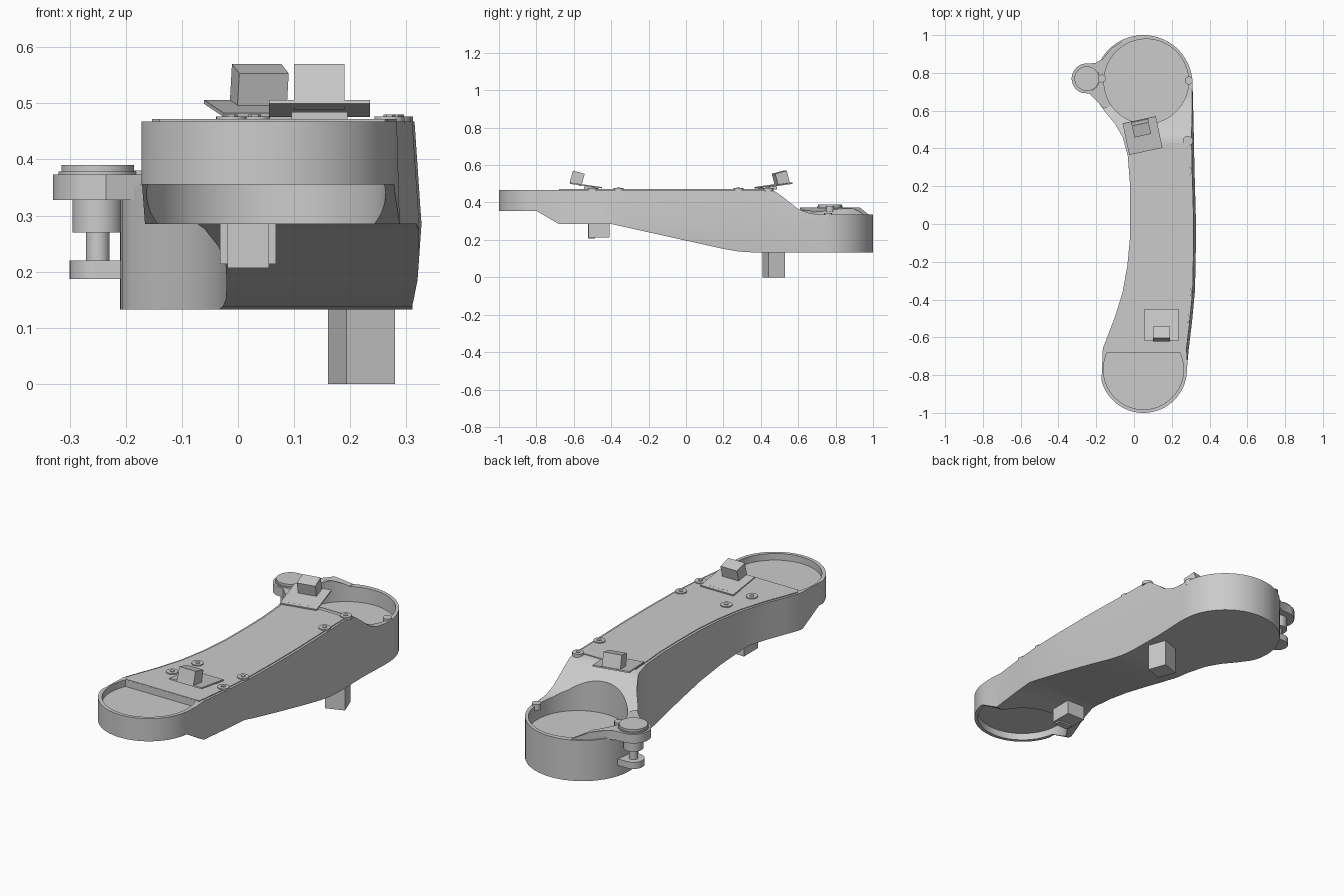
import bpy, bmesh
from math import cos, sin, radians
from mathutils import Vector

if "Cube" in bpy.data.objects:
    bpy.data.objects.remove(bpy.data.objects["Cube"])


def arc(cx, cy, r, a0, a1, n):
    return [(cx + r * cos(radians(a0 + (a1 - a0) * i / n)),
             cy + r * sin(radians(a0 + (a1 - a0) * i / n))) for i in range(n + 1)]


def loft(name, rings):
    """Closed solid through matching rings of 3D points."""
    bm = bmesh.new()
    loops = [[bm.verts.new(p) for p in ring] for ring in rings]
    n = len(loops[0])
    for a, b in zip(loops, loops[1:]):
        for i in range(n):
            j = (i + 1) % n
            bm.faces.new((a[i], a[j], b[j], b[i]))
    bm.faces.new(loops[0][::-1])
    bm.faces.new(loops[-1])
    bmesh.ops.recalc_face_normals(bm, faces=bm.faces)
    me = bpy.data.meshes.new(name)
    bm.to_mesh(me)
    bm.free()
    ob = bpy.data.objects.new(name, me)
    bpy.context.collection.objects.link(ob)
    return ob


def prism(name, pts, z0, z1):
    return loft(name, [[(x, y, z) for x, y in pts] for z in (z0, z1)])


def disc(name, x, y, r, z0, z1, n=48):
    return prism(name, arc(x, y, r, 0, 360 - 360 / n, n - 1), z0, z1)


def box(name, loc, size, rot=(0, 0, 0)):
    sx, sy, sz = (s / 2 for s in size)
    ob = prism(name, [(-sx, -sy), (sx, -sy), (sx, sy), (-sx, sy)], -sz, sz)
    ob.location = loc
    ob.rotation_euler = [radians(a) for a in rot]
    return ob


def boolean(ob, cutter, op='DIFFERENCE', keep=False):
    bpy.context.view_layer.objects.active = ob
    m = ob.modifiers.new("cut", 'BOOLEAN')
    m.operation, m.object, m.solver = op, cutter, 'EXACT'
    bpy.ops.object.modifier_apply(modifier=m.name)
    if not keep:
        bpy.data.objects.remove(cutter)


def smooth(ob, angle=30):
    bpy.ops.object.select_all(action='DESELECT')
    ob.select_set(True)
    bpy.context.view_layer.objects.active = ob
    bpy.ops.object.shade_smooth_by_angle(angle=radians(angle))


# arm body: plan outline, slightly bulged on the right, trimmed by a side profile
left = [(-.165, -.66), (-.135, -.58), (-.1, -.49), (-.06, -.36), (-.035, -.22), (-.022, -.08),
        (-.02, .08), (-.022, .22), (-.033, .36), (-.06, .46), (-.1, .53), (-.15, .59), (-.19, .645)]
right = [(.315, .55), (.32, .3), (.327, .05), (.327, -.15), (.323, -.35), (.307, -.52), (.29, -.66)]
rear = arc(.05, .74, .26, 195, 0, 36)
front = arc(.05, -.77, .23, 0, -165, 36)
outline = left + rear + right + front
bulge = set(right)
rings = [[(x - (d if (x, y) in bulge else 0), y, z) for x, y in outline]
         for z, d in ((.1, .013), (.285, 0), (.55, .018))]
body = loft("arm_body", rings)
side = [(-1.1, .355), (-.8, .355), (-.68, .285), (-.4, .285), (.2, .152), (.28, .138), (.36, .133),
        (1.1, .133), (1.1, .335), (.72, .335), (.66, .342), (.6, .365), (.53, .42), (.48, .457),
        (.44, .468), (-1.1, .468)]
boolean(body, loft("side_trim", [[(x, y, z) for y, z in side] for x in (-.6, .6)]), 'INTERSECT')

# front seat: shallow D recess on top, round recess below
a = arc(.05, -.77, .212, 155, 385, 40)
boolean(body, prism("top_recess", a, .435, .6))
boolean(body, disc("under_recess", .05, -.77, .213, .2, .39))

# rear well and raised hinge lug
well = disc("well_cutter", .065, .755, .224, .26, .8, 64)
well.hide_render = True
boolean(body, well, keep=True)
lug_pts = arc(-.25, .77, .08, 100, 250, 18) + [
    (-.235, .69), (-.2, .655), (-.16, .61), (-.05, .65), (-.05, .975), (-.12, .93), (-.165, .875),
    (-.205, .852)]
lug = prism("hinge_upper_lug", lug_pts, .328, .373)
for v in lug.data.vertices:
    if v.co.z > .35 and v.co.x > -.08:
        v.co.z = .337
boolean(lug, well)
smooth(body, 25)
smooth(lug)

# lower hinge lug and pin stack
smooth(prism("hinge_lower_lug", arc(-.25, .77, .05, 90, 270, 18) + [(-.17, .72), (-.17, .82)],
             .187, .22))
for name, r, z0, z1 in (("hinge_cap", .065, .373, .39), ("hinge_cap_ring", .07, .37, .379),
                        ("hinge_bush", .045, .27, .33), ("hinge_pin", .021, .21, .28)):
    smooth(disc(name, -.25, .77, r, z0, z1))

# thin cover plate along the top
cover = [(x + .012, y) for x, y in left if -.67 < y < .44] + [(-.025, .43), (.295, .43)] \
    + [(x - .024, y) for x, y in right if y < .43] + [(.262, -.68), (-.14, -.68)]
prism("cover_plate", cover, .46, .472)

# screws on the cover and discs on the rear rim
for i, (x, y) in enumerate([(-.012, -.5), (.03, -.36), (.27, -.5), (.28, -.36), (.28, .28),
                            (.285, .44)]):
    smooth(disc(f"screw_{i}", x, y, .027, .46, .477, 24))
    smooth(disc(f"screw_socket_{i}", x, y, .011, .47, .48, 6))
for i, (x, y, z) in enumerate([(.29, .76, .345), (-.17, .77, .38)]):
    smooth(disc(f"rim_disc_{i}", x, y, .021, z - .03, z, 24))

# tilted sensor blocks on the top, each on a thin plate
for name, px, py, cx, cy, tilt, turn in (("front", .145, -.535, .145, -.582, -1, 0),
                                         ("rear", .045, .468, .038, .507, 1, 12)):
    box(f"{name}_sensor_plate", (px, py, .491), (.18, .172, .007), (8 * tilt, 0, turn))
    box(f"{name}_sensor_block", (cx, cy, .529), (.09, .065, .068), (15 * tilt, 0, turn))
    box(f"{name}_sensor_foot", (px, py - .03 * tilt, .477), (.1, .08, .016), (0, 0, turn))

# blocks hanging under the arm
box("under_front_block", (.018, -.465, .252), (.1, .11, .076))
box("under_front_block_core", (.018, -.505, .25), (.074, .036, .087))
box("under_rear_block", (.22, .47, .075), (.092, .095, .15), (0, 0, 20))
